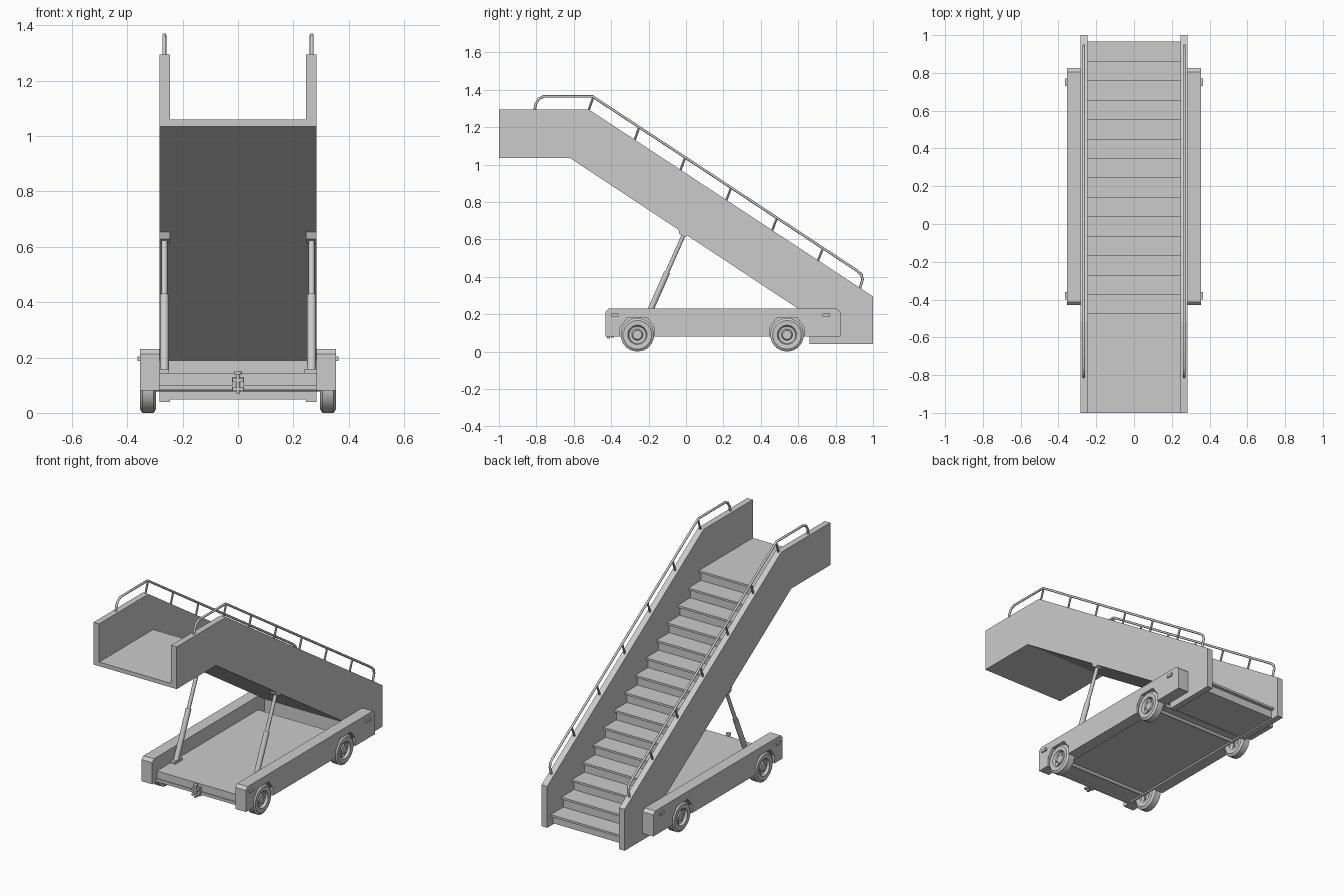
import bpy, bmesh, math
from mathutils import Vector

if "Cube" in bpy.data.objects:
    bpy.data.objects.remove(bpy.data.objects["Cube"], do_unlink=True)

grey = bpy.data.materials.new("light_grey")
grey.use_nodes = True
TONE = (0.6, 0.6, 0.6, 1)
grey.diffuse_color = TONE
grey.node_tree.nodes["Principled BSDF"].inputs["Base Color"].default_value = TONE


def finish(name, bm, smooth=False):
    bmesh.ops.recalc_face_normals(bm, faces=bm.faces)
    mesh = bpy.data.meshes.new(name)
    bm.to_mesh(mesh)
    bm.free()
    mesh.materials.append(grey)
    ob = bpy.data.objects.new(name, mesh)
    bpy.context.collection.objects.link(ob)
    if smooth:
        bpy.ops.object.select_all(action="DESELECT")
        ob.select_set(True)
        bpy.context.view_layer.objects.active = ob
        bpy.ops.object.shade_smooth_by_angle(angle=math.radians(35))
    return ob


def extrude(name, profile, x0, x1):
    """Side profile of (y, z) points pushed from x0 to x1."""
    bm = bmesh.new()
    face = bm.faces.new([bm.verts.new((x0, y, z)) for y, z in profile])
    new = bmesh.ops.extrude_face_region(bm, geom=[face])["geom"]
    bmesh.ops.translate(bm, vec=(x1 - x0, 0, 0),
                        verts=[v for v in new if isinstance(v, bmesh.types.BMVert)])
    return finish(name, bm)


def box(name, x0, x1, y0, y1, z0, z1):
    return extrude(name, [(y0, z0), (y1, z0), (y1, z1), (y0, z1)], x0, x1)


def rod(name, a, b, r, sides=12):
    a, b = Vector(a), Vector(b)
    bm = bmesh.new()
    bmesh.ops.create_cone(bm, cap_ends=True, segments=sides, radius1=r, radius2=r,
                          depth=(b - a).length)
    bm.transform(Vector((0, 0, 1)).rotation_difference(b - a).to_matrix().to_4x4())
    bmesh.ops.translate(bm, verts=bm.verts, vec=(a + b) / 2)
    return finish(name, bm, True)


def tube(name, points, r):
    curve = bpy.data.curves.new(name, "CURVE")
    curve.dimensions = "3D"
    curve.bevel_depth = r
    curve.bevel_resolution = 2
    curve.use_fill_caps = True
    spline = curve.splines.new("POLY")
    spline.points.add(len(points) - 1)
    for p, co in zip(spline.points, points):
        p.co = (*co, 1)
    curve.materials.append(grey)
    bpy.context.collection.objects.link(bpy.data.objects.new(name, curve))


def lathe(name, profile, centre, side, sides=18):
    """Spin (x offset, radius) points round the x axis."""
    bm = bmesh.new()
    verts = [bm.verts.new((x * side, 0, r)) for x, r in profile]
    edges = [bm.edges.new(pair) for pair in zip(verts, verts[1:])]
    bmesh.ops.spin(bm, geom=verts + edges, cent=(0, 0, 0), axis=(1, 0, 0),
                   angle=math.tau, steps=sides)
    bmesh.ops.remove_doubles(bm, verts=bm.verts, dist=0.0001)
    bmesh.ops.translate(bm, verts=bm.verts, vec=centre)
    return finish(name, bm, True)


# Staircase: landing, overhanging treads and a flush sloping underside
TREAD, RISE, STEPS = 0.1029, 0.068, 14
stairs = [(-1, 1.035), (-1, 1.06)]
for k in range(STEPS + 1):
    nose, top = -0.475 + TREAD * k, 1.06 - RISE * k
    stairs += [(nose, top), (nose, top - 0.013),
               (nose - 0.02, top - 0.013), (nose - 0.02, top - RISE)]
stairs[-1] = (stairs[-1][0], 0.048)
stairs += [(0.66, 0.048), (0.66, 0.19), (-0.62, 1.035)]
extrude("stairs", stairs, -0.246, 0.246)

# Chassis deck, front lip and axles
box("deck", -0.285, 0.285, -0.385, 0.6, 0.09, 0.145)
box("deck_lip", -0.285, 0.285, -0.392, -0.37, 0.082, 0.1)
for label, y in (("front", -0.26), ("rear", 0.54)):
    rod(label + "_axle", (-0.3, y, 0.09), (0.3, y, 0.09), 0.012)
box("rear_crossbar", -0.285, 0.285, 0.63, 0.66, 0.085, 0.11)

# Tow hitch
box("hitch_plate", -0.022, 0.022, -0.4, -0.385, 0.075, 0.13)
for z in (0.08, 0.112):
    box("hitch_jaw", -0.02, 0.02, -0.425, -0.395, z, z + 0.012)
rod("hitch_pin", (0, -0.414, 0.07), (0, -0.414, 0.145), 0.008)
rod("hitch_pin_head", (0, -0.414, 0.138), (0, -0.414, 0.15), 0.014)

panel = [(-1, 1.035), (-1, 1.295), (-0.52, 1.295), (1, 0.295), (1, 0.04),
         (0.66, 0.04), (0.66, 0.19), (-0.62, 1.035)]
rail = [(-0.81, 1.29), (-0.803, 1.325), (-0.787, 1.352), (-0.76, 1.365), (-0.5, 1.365),
        (0.915, 0.433), (0.938, 0.412), (0.944, 0.385), (0.928, 0.335)]
beam_shell = [(-0.43, 0.08), (-0.43, 0.213), (-0.413, 0.23), (0.805, 0.23),
              (0.825, 0.213), (0.825, 0.08)]
arch = [(0.092, 0.08), (0.092, 0.13), (0.052, 0.182), (-0.052, 0.182),
        (-0.092, 0.13), (-0.092, 0.08)]
tyre = [(-0.026, 0.045), (-0.029, 0.075), (-0.02, 0.09), (0.02, 0.09), (0.029, 0.077),
        (0.027, 0.052), (0.012, 0.046), (0.008, 0.03), (0.018, 0.024), (0.018, 0.0)]

for s, side in ((1, "left"), (-1, "right")):
    # Side panel and handrail
    extrude(side + "_side_panel", panel, s * 0.245, s * 0.283)
    x = s * 0.266
    tube(side + "_handrail", [(x, y, z) for y, z in rail], 0.007)
    for k in range(6):
        y, z = -0.52 + 0.245 * k, 1.292 - 0.1612 * k
        rod(side + "_rail_post", (x, y, z), (x, y + 0.024, z + 0.069 - 0.002 * k), 0.006, 8)

    # Chassis beam with wheel arches closed on the inner side
    extrude(side + "_beam_inner", beam_shell, s * 0.283, s * 0.29)
    arched = beam_shell + [(c + y, z) for c in (0.54, -0.26) for y, z in arch]
    beam = extrude(side + "_beam", arched, s * 0.29, s * 0.355)
    for end, y in (("front", -0.38), ("rear", 0.75)):
        box(f"{side}_{end}_marker_lamp", s * 0.354, s * 0.364, y - 0.02, y + 0.02, 0.187, 0.203)

    # Wheels with recessed rims and bolts
    for end, y in (("front", -0.26), ("rear", 0.54)):
        wheel = f"{side}_{end}_wheel"
        lathe(wheel, tyre, (s * 0.325, y, 0.09), s)
        for k in range(6):
            a = math.tau * k / 6
            by, bz = y + 0.036 * math.cos(a), 0.09 + 0.036 * math.sin(a)
            rod(wheel + "_bolt", (s * 0.33, by, bz), (s * 0.341, by, bz), 0.005, 6)

    # Telescopic lifting strut with foot and top bracket
    foot, head = Vector((x, -0.222, 0.15)), Vector((x, -0.012, 0.625))
    rod(side + "_strut_sleeve", foot, foot.lerp(head, 0.58), 0.016)
    rod(side + "_strut_piston", foot.lerp(head, 0.5), head, 0.011)
    box(side + "_strut_foot", x - 0.025, x + 0.017, -0.255, -0.185, 0.145, 0.158)
    extrude(side + "_strut_bracket", [(-0.042, 0.655), (-0.034, 0.628), (-0.005, 0.612),
                                      (0.01, 0.622)], s * 0.246, s * 0.284)
